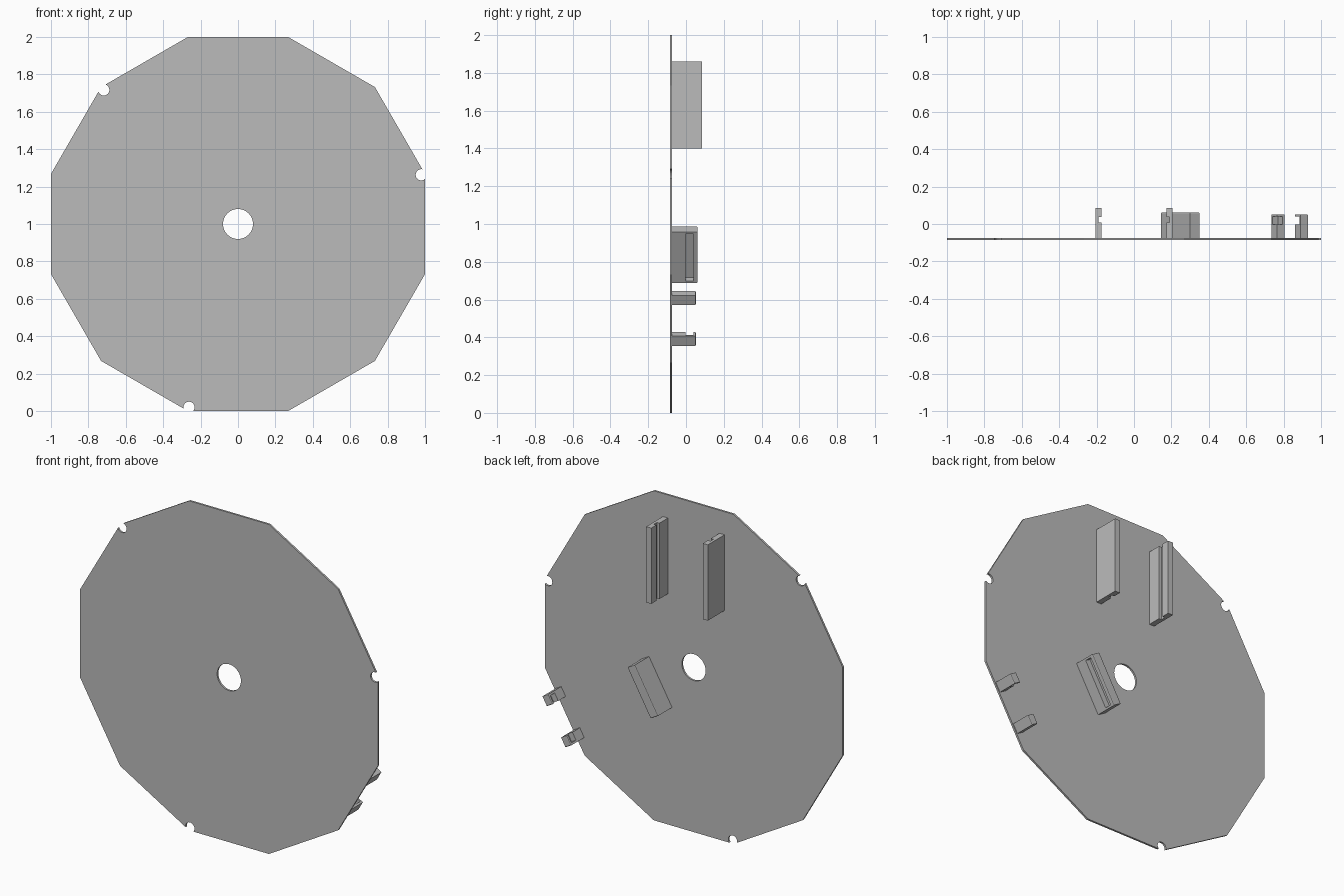
import bpy, bmesh, math
from mathutils import Matrix

if "Cube" in bpy.data.objects:
    bpy.data.objects.remove(bpy.data.objects["Cube"], do_unlink=True)

GREY = (0.5, 0.5, 0.5, 1)
mat = bpy.data.materials.new("light grey")
mat.use_nodes = True
mat.diffuse_color = GREY
mat.node_tree.nodes["Principled BSDF"].inputs["Base Color"].default_value = GREY

FRONT, BACK = -0.086, -0.074          # plate faces
TILT = Matrix.Rotation(math.radians(30), 4, 'Y')
IDENT = Matrix.Identity(4)


def finish(name, bm, matrix=IDENT):
    bmesh.ops.recalc_face_normals(bm, faces=bm.faces)
    mesh = bpy.data.meshes.new(name)
    bm.to_mesh(mesh)
    bm.free()
    mesh.transform(matrix)
    mesh.materials.append(mat)
    ob = bpy.data.objects.new(name, mesh)
    bpy.context.collection.objects.link(ob)
    return ob


def block(name, x, y, z, matrix=IDENT, soften=0):
    """Box between (low, high) pairs, optionally rounding the edges of the +y tip."""
    bm = bmesh.new()
    bmesh.ops.create_cube(bm, size=1)
    for v in bm.verts:
        v.co = [r[0] if c < 0 else r[1] for r, c in zip((x, y, z), v.co)]
    if soften:
        tip = [e for e in bm.edges if all(v.co.y > y[1] - 1e-4 for v in e.verts)]
        bmesh.ops.bevel(bm, geom=tip, offset=soften, segments=2, profile=0.5,
                        affect='EDGES')
    return finish(name, bm, matrix)


def disc(name, radius, sides, y, centre=(0, 1), turn=0):
    """Upright prism with its axis along y."""
    bm = bmesh.new()
    bmesh.ops.create_cone(bm, cap_ends=True, segments=sides, radius1=radius,
                          radius2=radius, depth=y[1] - y[0])
    place = Matrix.Translation((centre[0], sum(y) / 2, centre[1]))
    return finish(name, bm, place @ Matrix.Rotation(math.pi / 2, 4, 'X')
                  @ Matrix.Rotation(turn, 4, 'Z'))


def cut(target, cutter):
    cutter.hide_render = True
    mod = target.modifiers.new("cut", 'BOOLEAN')
    mod.operation, mod.solver, mod.object = 'DIFFERENCE', 'EXACT', cutter
    bpy.context.view_layer.objects.active = target
    bpy.ops.object.modifier_apply(modifier=mod.name)
    bpy.data.objects.remove(cutter, do_unlink=True)


# Twelve-sided plate with a centre hole and three rim notches
plate = disc("plate", 1 / math.cos(math.pi / 12), 12, (FRONT, BACK), turn=math.pi / 12)
cut(plate, disc("hole_cutter", 0.08, 48, (-0.2, 0.1)))
for i in range(3):
    a = math.atan2(-0.98, -0.262) + i * math.tau / 3
    r = math.hypot(0.98, 0.262)
    cut(plate, disc("notch_cutter", 0.03, 24, (-0.2, 0.1),
                    (r * math.cos(a), 1 + r * math.sin(a))))

# Pair of upright rails with grooves facing each other
for side, s in (("left", 1), ("right", -1)):
    rail = block(side + "_rail", sorted((s * 0.173, s * 0.207)), (BACK, 0.086), (1.4, 1.86))
    cut(rail, block("groove_cutter", sorted((s * 0.15, s * 0.19)), (0.008, 0.038), (1.3, 1.95)))

# Tilted holder: a slotted block and two corner clips (local x across, z along)
MID, HALF, WALL = 0.849, 0.155, 0.012
SLOT = (-0.003, 0.039)
INNER = (MID - HALF + WALL, MID + HALF - WALL)
holder = block("slotted_block", (-0.233, -0.175), (BACK, 0.062),
               (MID - HALF, MID + HALF), TILT, 0.005)
cut(holder, block("slot_cutter", (-0.21, -0.1), SLOT, INNER, TILT))
for name, s in (("upper_clip", 1), ("lower_clip", -1)):
    span = sorted((MID + s * (HALF - 0.06), MID + s * HALF))
    clip = block(name, (0.448, 0.494), (BACK, 0.052), span, TILT, 0.005)
    cut(clip, block("slot_cutter", (0.3, 0.494 - WALL), SLOT, INNER, TILT))
